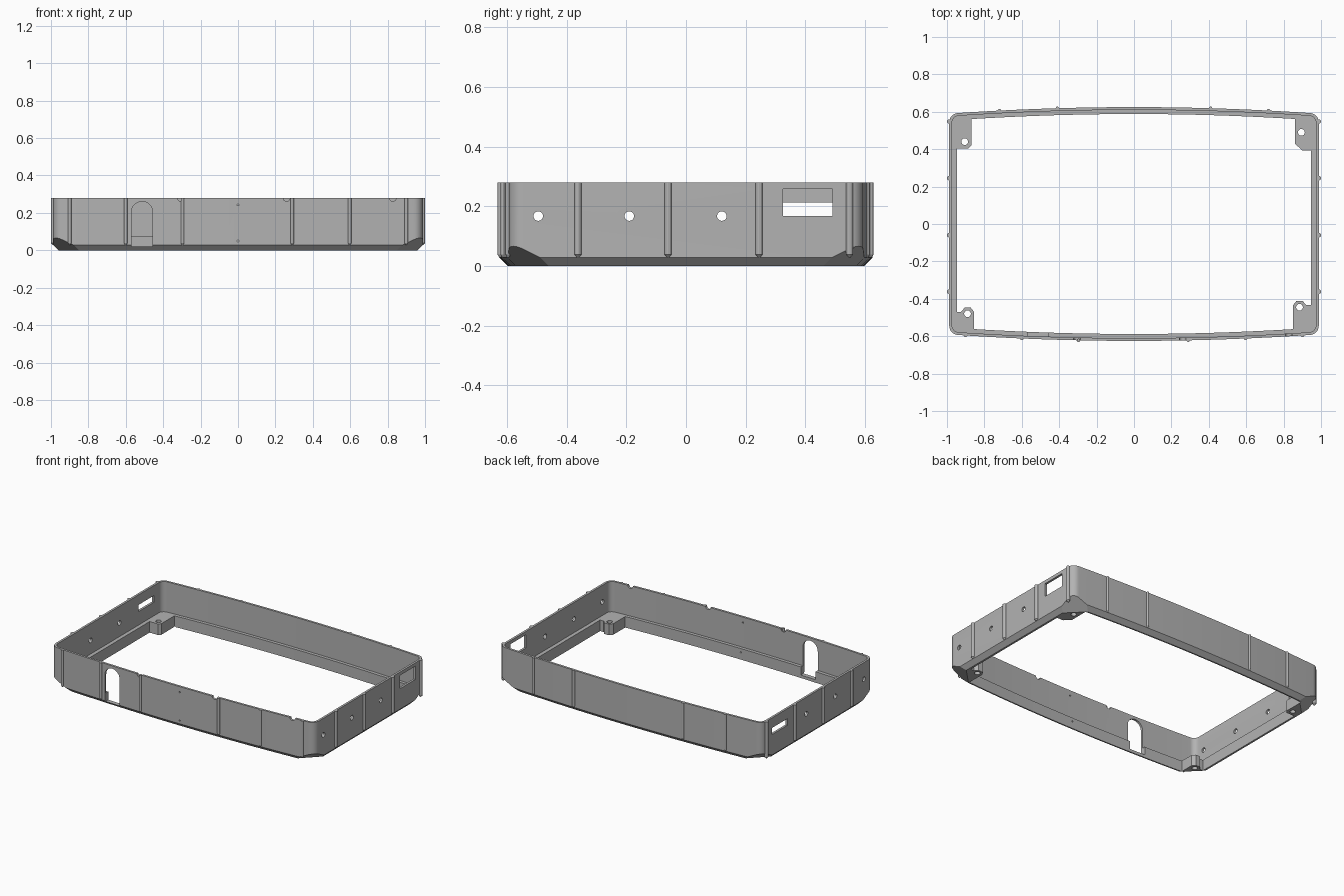
import bpy, bmesh, math
from mathutils import Vector, Matrix

if "Cube" in bpy.data.objects:
    bpy.data.objects.remove(bpy.data.objects["Cube"], do_unlink=True)

HALF_X, HALF_Y, BULGE, HEIGHT = 0.988, 0.625, 0.035, 0.28
LEDGE, CHAMFER, WALL = 0.075, 0.028, 0.015

grey = bpy.data.materials.new("plain grey")
grey.use_nodes = True
grey.diffuse_color = (0.45, 0.45, 0.45, 1)
grey.node_tree.nodes["Principled BSDF"].inputs["Base Color"].default_value = (0.45, 0.45, 0.45, 1)


def side_y(x, inset=0.0):
    """Half depth of the gently bowed long walls."""
    return HALF_Y - inset - BULGE * (x / HALF_X) ** 2


def outline(inset, radius):
    """Bowed rectangle with rounded corners, as a loop of 2D points."""
    w = HALF_X - inset
    edge = w - radius
    cy = side_y(edge, inset) - radius
    back = [(edge * (1 - i / 12), side_y(edge * (1 - i / 12), inset)) for i in range(1, 24)]
    arc = [(edge + radius * math.cos(a), cy + radius * math.sin(a))
           for a in (math.pi / 2 * i / 8 for i in range(9))]
    half = arc + back + [(-x, y) for x, y in reversed(arc)]
    return half + [(-x, -y) for x, y in half]


def make_object(name, bm):
    bmesh.ops.recalc_face_normals(bm, faces=bm.faces)
    mesh = bpy.data.meshes.new(name)
    bm.to_mesh(mesh)
    bm.free()
    mesh.materials.append(grey)
    obj = bpy.data.objects.new(name, mesh)
    bpy.context.collection.objects.link(obj)
    return obj


def loft(name, rings):
    """Solid through equal-length loops, each given as (points, z)."""
    bm = bmesh.new()
    loops = [[bm.verts.new((x, y, z)) for x, y in pts] for pts, z in rings]
    n = len(loops[0])
    for a, b in zip(loops, loops[1:]):
        for i in range(n):
            bm.faces.new((a[i], a[(i + 1) % n], b[(i + 1) % n], b[i]))
    bm.faces.new(loops[0])
    bm.faces.new(loops[-1])
    return make_object(name, bm)


def prism(name, points, low, high):
    return loft(name, [(points, low), (points, high)])


def rod(name, centre, radius, length, axis):
    bm = bmesh.new()
    turn = Vector((0, 0, 1)).rotation_difference(Vector(axis)).to_matrix().to_4x4()
    bmesh.ops.create_cone(bm, cap_ends=True, segments=24, radius1=radius, radius2=radius,
                          depth=length, matrix=Matrix.Translation(centre) @ turn)
    return make_object(name, bm)


def box(name, low, high):
    pts = [(low[0], low[1]), (high[0], low[1]), (high[0], high[1]), (low[0], high[1])]
    return prism(name, pts, low[2], high[2])


def cut(target, cutter):
    mod = target.modifiers.new("cut", 'BOOLEAN')
    mod.operation, mod.solver, mod.object = 'DIFFERENCE', 'EXACT', cutter
    bpy.context.view_layer.objects.active = target
    bpy.ops.object.modifier_apply(modifier=mod.name)
    bpy.data.objects.remove(cutter, do_unlink=True)


def smooth(obj):
    bpy.ops.object.select_all(action='DESELECT')
    obj.select_set(True)
    bpy.context.view_layer.objects.active = obj
    bpy.ops.object.shade_smooth_by_angle(angle=math.radians(25))


# Solid tray with a chamfered foot
frame = loft("frame", [(outline(CHAMFER, 0.04), 0), (outline(0, 0.05), CHAMFER),
                       (outline(0, 0.05), HEIGHT)])

# Steeper chamfers under the four corners
bm = bmesh.new()
bm.from_mesh(frame.data)
for sx in (-1, 1):
    for sy in (-1, 1):
        res = bmesh.ops.bisect_plane(bm, geom=bm.verts[:] + bm.edges[:] + bm.faces[:],
                                     plane_co=(0, sy * 1.42, 0), plane_no=(sx, sy, -2),
                                     clear_outer=True)
        rim = [e for e in res["geom_cut"] if isinstance(e, bmesh.types.BMEdge)]
        bmesh.ops.holes_fill(bm, edges=rim, sides=0)
bmesh.ops.recalc_face_normals(bm, faces=bm.faces)
bm.to_mesh(frame.data)
bm.free()

# Cavity above the ledge
cut(frame, prism("cavity_cutter", outline(WALL, 0.037), LEDGE, 0.5))

# Central opening, leaving a ledge and four corner mounts
ix = 0.947
front = [(x, -side_y(x, 0.037)) for x in (-0.855 + 1.705 * i / 20 for i in range(21))]
back = [(x, side_y(x, 0.037)) for x in (0.86 - 1.73 * i / 20 for i in range(21))]
front_left_mount = [(0.85, -0.435), (0.867, -0.413), (0.903, -0.413), (0.92, -0.432), (ix, -0.432)]
back_left_mount = [(ix, 0.393), (0.9, 0.393), (0.86, 0.43)]
back_right_mount = [(-0.87, 0.42), (-0.885, 0.405), (-ix, 0.405)]
front_right_mount = [(-ix, -0.47), (-0.925, -0.47), (-0.905, -0.447), (-0.873, -0.447), (-0.855, -0.47)]
cut(frame, prism("opening_cutter", front + front_left_mount + back_left_mount + back
                 + back_right_mount + front_right_mount, -0.1, 0.2))

# Screw holes in the mounts
for x, y in ((-0.905, 0.44), (0.895, 0.49), (-0.89, -0.48), (0.885, -0.445)):
    cut(frame, rod("screw_cutter", (x, y, 0.05), 0.018, 0.3, (0, 0, 1)))

# Round holes through both short walls
for y in (-0.495, -0.19, 0.12):
    cut(frame, rod("side_hole_cutter", (0, y, 0.167), 0.016, 3, (1, 0, 0)))

# Tall window on the left wall, narrow slot on the right wall
cut(frame, box("window_cutter", (0.9, 0.325, 0.167), (1.1, 0.49, 0.257)))
cut(frame, box("slot_cutter", (-1.1, 0.325, 0.167), (-0.9, 0.49, 0.212)))

# Arched doorway in the front wall
ax, ar = -0.513, 0.057
cut(frame, box("door_cutter", (ax - ar, -0.7, 0.02), (ax + ar, -0.5, 0.204)))
cut(frame, rod("arch_cutter", (ax, -0.6, 0.204), ar, 0.2, (0, 1, 0)))

# Half-round rim notches and pin holes in the front wall
for x in (-0.305, 0.26, 0.828):
    cut(frame, rod("notch_cutter", (x, -0.6, HEIGHT), 0.018, 0.12, (0, 1, 0)))
for z in (0.05, 0.243):
    cut(frame, rod("pin_cutter", (0, -0.6, z), 0.005, 0.2, (0, 1, 0)))
smooth(frame)

# Slim vertical ribs outside the walls, tapered at the foot
spots = [("front_rib", x, -side_y(x)) for x in (-0.9, -0.6, -0.297, 0.29, 0.597, 0.9)]
spots += [("back_rib", x, side_y(x)) for x in (-0.72, -0.41, 0.41, 0.72)]
spots += [("left_rib", HALF_X, y) for y in (-0.362, -0.06, 0.245, 0.548)]
spots += [("right_rib", -HALF_X, y) for y in (-0.362, -0.06, 0.245, 0.548)]
for name, x, y in spots:
    def ring(r):
        return [(x + r * math.cos(math.tau * i / 12), y + r * math.sin(math.tau * i / 12))
                for i in range(12)]
    rib = loft(name, [(ring(0.003), CHAMFER), (ring(0.012 if abs(x) == HALF_X else 0.009), 0.038),
                      (ring(0.012 if abs(x) == HALF_X else 0.009), HEIGHT)])
    smooth(rib)
